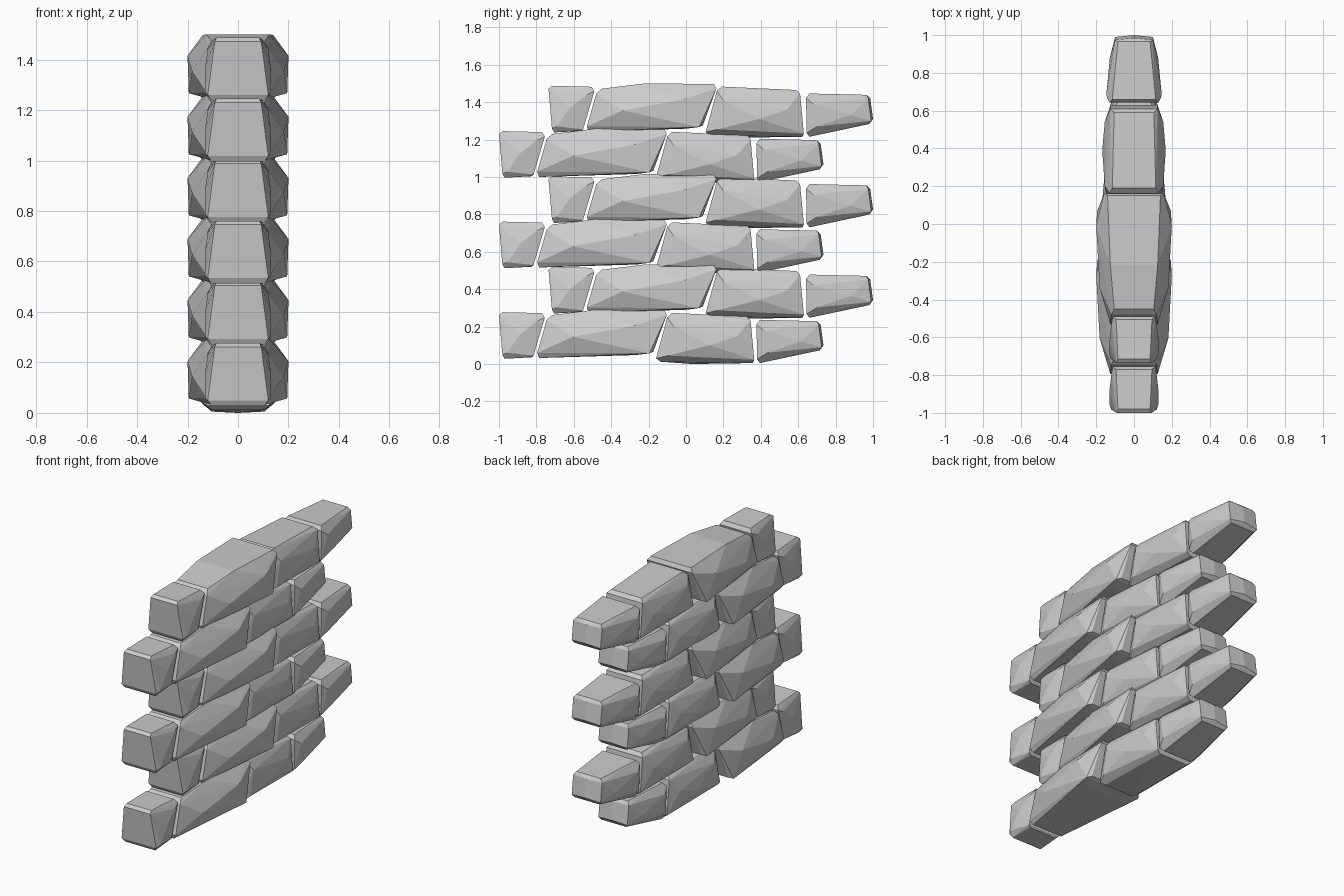
import bpy, bmesh

# Each stone: (y, z, half width) points, mirrored across x and wrapped in a faceted hull
STONES = {
    "end_stone": [
        (-0.735, 0.262, 0.092), (-0.715, 0.277, 0.085), (-0.505, 0.272, 0.095),
        (-0.49, 0.248, 0.112), (-0.55, 0.045, 0.11), (-0.56, 0.036, 0.095),
        (-0.705, 0.028, 0.105), (-0.717, 0.05, 0.12), (-0.69, 0.06, 0.13),
        (-0.62, 0.16, 0.13), (-0.53, 0.23, 0.12)],
    "long_stone": [
        (-0.48, 0.235, 0.12), (-0.45, 0.262, 0.105), (-0.22, 0.29, 0.125),
        (0.15, 0.287, 0.14), (0.162, 0.262, 0.158), (0.09, 0.065, 0.17),
        (0.07, 0.057, 0.195), (-0.01, 0.205, 0.2), (-0.34, 0.145, 0.182),
        (-0.53, 0.06, 0.125), (-0.52, 0.032, 0.105), (0.0, 0.048, 0.15)],
    "middle_stone": [
        (0.165, 0.25, 0.13), (0.19, 0.273, 0.115), (0.59, 0.255, 0.105),
        (0.61, 0.235, 0.125), (0.63, 0.022, 0.125), (0.622, 0.005, 0.1),
        (0.105, 0.03, 0.125), (0.13, 0.012, 0.105), (0.39, 0.1, 0.168),
        (0.54, 0.15, 0.155), (0.2, 0.2, 0.155), (0.17, 0.045, 0.15), (0.3, 0.0, 0.0)],
    "tip_stone": [
        (0.642, 0.212, 0.13), (0.66, 0.236, 0.115), (0.965, 0.229, 0.085),
        (0.975, 0.21, 0.1), (0.99, 0.09, 0.1), (0.98, 0.073, 0.085),
        (0.645, 0.025, 0.125), (0.66, 0.005, 0.105), (0.68, 0.18, 0.147),
        (0.7, 0.06, 0.145), (0.88, 0.12, 0.128), (1.0, 0.1, 0.0), (0.985, 0.21, 0.0)],
}


def make_stone(name, points):
    bm = bmesh.new()
    for y, z, w in points:
        for x in ((-w, w) if w else (0.0,)):
            bm.verts.new((x, y, z))
    result = bmesh.ops.convex_hull(bm, input=bm.verts[:])
    loose = {v for v in result["geom_interior"] + result["geom_unused"]
             if isinstance(v, bmesh.types.BMVert)}
    bmesh.ops.delete(bm, geom=list(loose), context='VERTS')
    bmesh.ops.dissolve_limit(bm, angle_limit=0.03, verts=bm.verts[:], edges=bm.edges[:])
    bmesh.ops.recalc_face_normals(bm, faces=bm.faces[:])
    mesh = bpy.data.meshes.new(name)
    bm.to_mesh(mesh)
    bm.free()
    return mesh


# Six staggered courses, each sharing the same four stones
meshes = {name: make_stone(name, pts) for name, pts in STONES.items()}
for course in range(6):
    for name, mesh in meshes.items():
        stone = bpy.data.objects.new(f"course_{course + 1}_{name}", mesh)
        stone.location = (0, 0 if course % 2 else -0.265, course * 0.242)
        bpy.context.collection.objects.link(stone)
